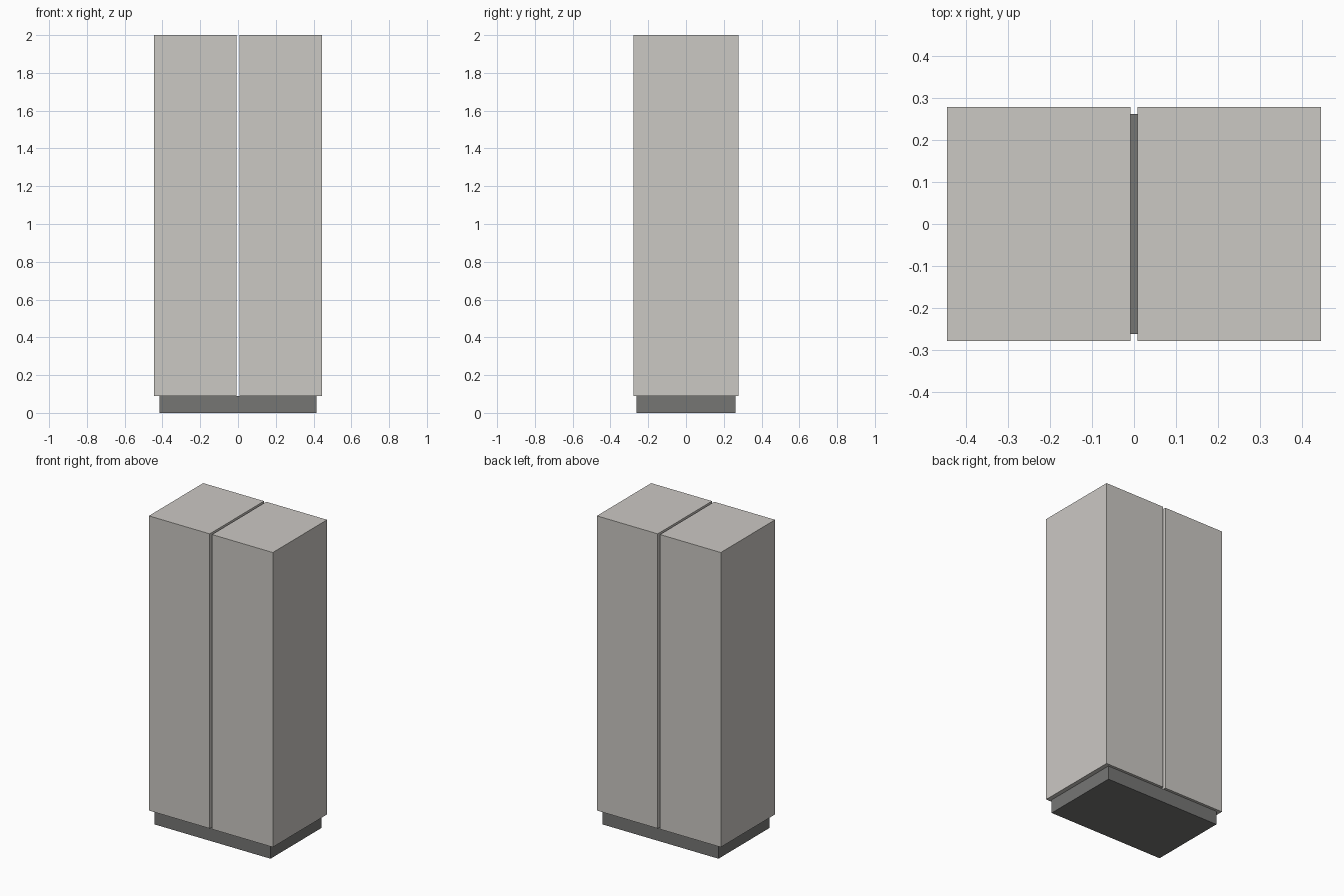
import bpy

if "Cube" in bpy.data.objects:
    bpy.data.objects.remove(bpy.data.objects["Cube"])

WIDTH, DEPTH, HEIGHT = 0.889, 0.556, 2.0
GAP = 0.0165          # slot between the two cabinet halves
PLINTH_H = 0.089


def material(name, color):
    mat = bpy.data.materials.new(name)
    mat.diffuse_color = color
    mat.use_nodes = True
    mat.node_tree.nodes["Principled BSDF"].inputs["Base Color"].default_value = mat.diffuse_color
    return mat


def box(name, x0, x1, depth, z0, z1):
    bpy.ops.mesh.primitive_cube_add(size=1, location=((x0 + x1) / 2, 0, (z0 + z1) / 2))
    ob = bpy.context.object
    ob.name = name
    ob.scale = (x1 - x0, depth, z1 - z0)
    bpy.ops.object.transform_apply(location=False, rotation=False, scale=True)
    return ob


# Recessed dark plinth
plinth = box("plinth", -0.416, 0.416, 0.522, 0, PLINTH_H)
plinth.data.materials.append(material("dark_grey", (0.18, 0.18, 0.175, 1)))

# Two tall cabinet halves, mirrored about the slot
body_mat = material("warm_grey", (0.6, 0.58, 0.55, 1))
for side, x0, x1 in (("left", -WIDTH / 2, -GAP / 2), ("right", GAP / 2, WIDTH / 2)):
    half = box(side + "_cabinet", x0, x1, DEPTH, PLINTH_H, HEIGHT)
    half.data.materials.append(body_mat)
